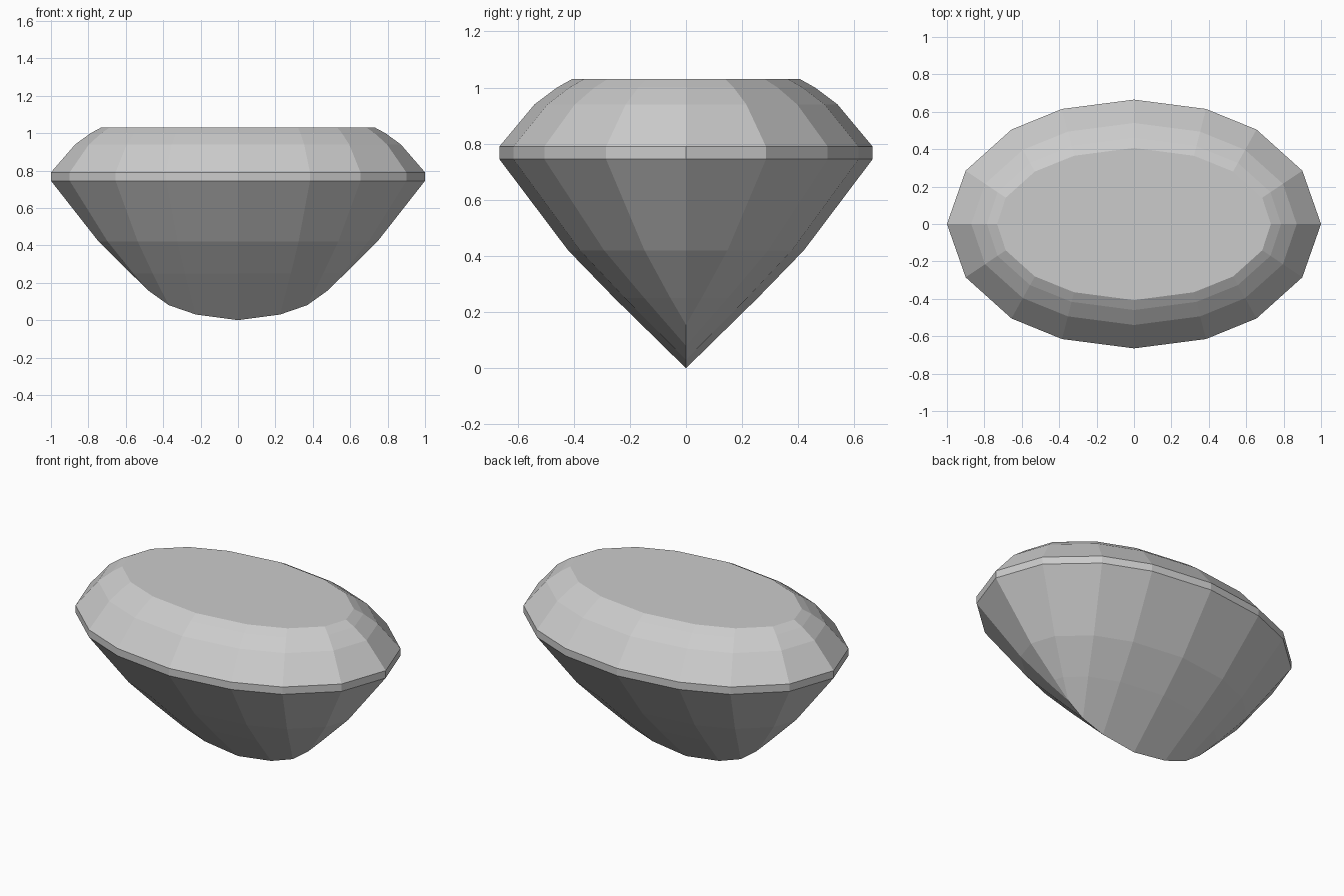
import bpy
import bmesh
from mathutils import Vector

cube = bpy.data.objects.get("Cube")
if cube:
    bpy.data.objects.remove(cube, do_unlink=True)

stone = bpy.data.materials.new("grey stone")
stone.use_nodes = True
stone.diffuse_color = (0.6, 0.6, 0.6, 1)
stone.node_tree.nodes["Principled BSDF"].inputs["Base Color"].default_value = (0.6, 0.6, 0.6, 1)

# One quarter of the girdle outline: position, inward direction, keel point (x, z)
QUARTER = [
    ((1.0, 0.0), (1.04, 0.0), (0.475, 0.155)),
    ((0.9, 0.285), (0.83, 0.56), (0.475, 0.155)),
    ((0.655, 0.505), (0.485, 0.87), (0.37, 0.08)),
    ((0.385, 0.615), (0.25, 0.97), (0.225, 0.03)),
    ((0.0, 0.665), (0.0, 1.0), (0.0, 0.0)),
]


def full_loop(quarter):
    """Mirror a quarter of points into a closed loop."""
    half = quarter + [Vector((-p.x, p.y, p.z)) for p in quarter[-2::-1]]
    return half + [Vector((p.x, -p.y, p.z)) for p in half[-2:0:-1]]


def ring(inset, z):
    return full_loop([Vector((p[0] - n[0] * inset, p[1] - n[1] * inset, z))
                      for p, n, _ in QUARTER])


def skin(name, rings, cap=False):
    """Join stacked rings with flat facets, listed from bottom to top."""
    bm = bmesh.new()
    loops = [[bm.verts.new(p) for p in r] for r in rings]
    for low, high in zip(loops, loops[1:]):
        for i in range(len(low)):
            j = (i + 1) % len(low)
            bm.faces.new((low[i], low[j], high[j], high[i]))
    if cap:
        bm.faces.new(loops[-1])
    bmesh.ops.remove_doubles(bm, verts=bm.verts[:], dist=0.001)
    mesh = bpy.data.meshes.new(name)
    bm.to_mesh(mesh)
    bm.free()
    mesh.materials.append(stone)
    obj = bpy.data.objects.new(name, mesh)
    bpy.context.collection.objects.link(obj)


GIRDLE_LOW, GIRDLE_HIGH = ring(0, 0.745), ring(0, 0.79)

# Lower facets closing on a keel line
keel = full_loop([Vector((k[0], 0, k[1])) for _, _, k in QUARTER])
skin("pavilion", [keel, ring(0.41, 0.25), ring(0.245, 0.42), GIRDLE_LOW])

# Thin vertical band at the widest point
skin("girdle", [GIRDLE_LOW, GIRDLE_HIGH])

# Upper facets and the flat table
skin("crown", [GIRDLE_HIGH, ring(0.125, 0.94), ring(0.205, 1.0), ring(0.258, 1.03)], cap=True)
